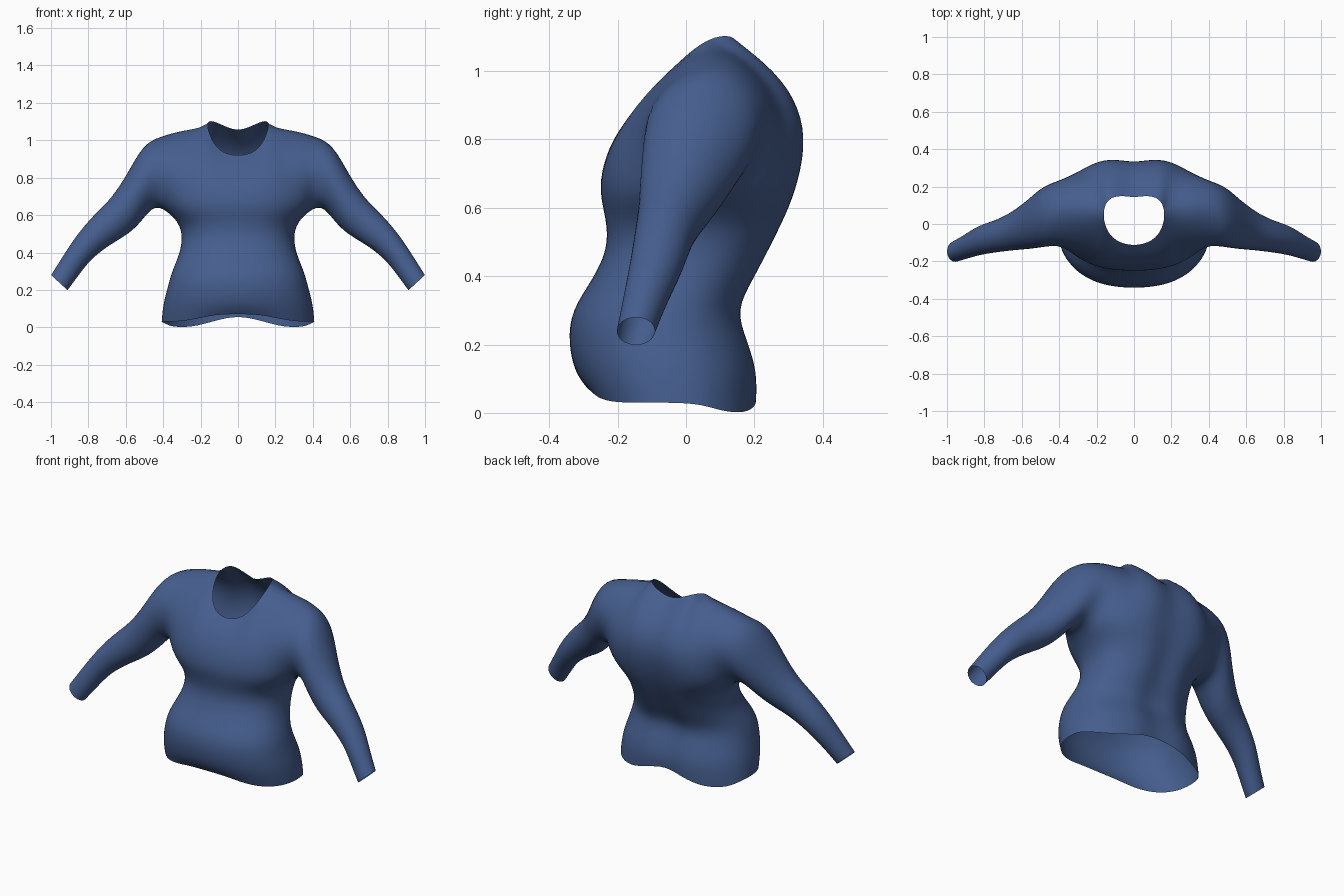
import bpy, bmesh
from math import sin, cos, radians, copysign
from mathutils import Vector

cube = bpy.data.objects.get("Cube")
if cube:
    bpy.data.objects.remove(cube)

# Cloth colour
cloth = bpy.data.materials.new("blue cloth")
cloth.use_nodes = True
BLUE = (0.06, 0.112, 0.272, 1)
cloth.diffuse_color = BLUE
bsdf = next(n for n in cloth.node_tree.nodes if n.type == "BSDF_PRINCIPLED")
bsdf.inputs["Base Color"].default_value = BLUE
bsdf.inputs["Roughness"].default_value = 0.8

# Torso rings: height, half width, front y, back y, roundness
RINGS = [
    (0.03, 0.412, -0.29, 0.22, 0.88), (0.12, 0.405, -0.33, 0.224, 0.88),
    (0.21, 0.38, -0.347, 0.195, 0.88), (0.30, 0.357, -0.338, 0.16, 0.88),
    (0.39, 0.315, -0.275, 0.21, 0.88), (0.48, 0.298, -0.23, 0.257, 0.87),
    (0.565, 0.318, -0.235, 0.3, 0.85), (0.645, 0.41, -0.257, 0.335, 0.82),
]
# Wavy hem heights from front centre round to back centre
HEM = [0.072, 0.068, 0.045, 0.033, 0.03, 0.03, 0.03, 0.026, 0.006, 0, 0.006, 0.035, 0.065]
# Neckline and shoulder seam, front then back
NECK_FRONT = [(0, -0.122, 0.912), (0.105, -0.092, 0.937), (0.155, -0.02, 1.032)]
SHOULDER = [(0.168, 0.068, 1.1), (0.29, 0.083, 1.083), (0.42, 0.088, 1.042)]
NECK_BACK = [(0.14, 0.138, 1.107), (0.07, 0.154, 1.075), (0, 0.14, 1.048)]
# Sleeve sections: bottom x, z, top x, z, front y, back y
SLEEVE = [
    (0.462, 0.637, 0.508, 0.98, -0.125, 0.205),
    (0.517, 0.563, 0.59, 0.825, -0.135, 0.14),
    (0.58, 0.50, 0.68, 0.685, -0.14, 0.075),
    (0.67, 0.45, 0.77, 0.605, -0.15, 0.025),
    (0.783, 0.37, 0.867, 0.49, -0.165, -0.005),
    (0.85, 0.28, 0.937, 0.38, -0.185, -0.055),
    (0.911, 0.198, 1.0, 0.28, -0.203, -0.09),
]
SIDE, LAST = 6, 12
PANEL_STEPS = 4

bm = bmesh.new()


def power(v, p):
    return copysign(abs(v) ** p, v)


def ring_point(j, z, w, front, back, p):
    a = radians(-90 + 15 * j)
    x = 0 if j in (0, LAST) else w * power(cos(a), p)
    y = (front + back) / 2 + (back - front) / 2 * power(sin(a), p)
    if j == LAST:
        y -= 0.03                      # spine groove
    return Vector((x, y, z))


def panel_control(j, low, high):
    # Bulge of chest (front) and shoulder blades (back)
    if j < SIDE:
        t = j / 5
        y, z = -0.25 + 0.01 * t, 0.80 + 0.13 * t
    else:
        t = (LAST - j) / 5
        y, z = 0.46 - 0.095 * t - (0.05 if j == LAST else 0), 0.925
    return Vector(((low.x + high.x) / 2, y, z))


# Lower torso up to the armpit
grid = []
for r, ring in enumerate(RINGS):
    pts = [ring_point(j, *ring) for j in range(LAST + 1)]
    if r == 0:
        for p, z in zip(pts, HEM):
            p.z = z
    grid.append([bm.verts.new(p) for p in pts])

# Chest and back panels, meeting along the shoulder seam
armpit_row = len(grid) - 1
front_top = [bm.verts.new(p) for p in NECK_FRONT + SHOULDER]
back_top = front_top[:2:-1] + [bm.verts.new(p) for p in NECK_BACK]
top = front_top + [None] + back_top
for k in range(1, PANEL_STEPS):
    t = k / PANEL_STEPS
    row = []
    for j in range(LAST + 1):
        if j == SIDE:
            row.append(None)
            continue
        a, c = grid[armpit_row][j].co, top[j].co
        b = panel_control(j, a, c)
        row.append(bm.verts.new(a * (1 - t) ** 2 + b * 2 * t * (1 - t) + c * t * t))
    grid.append(row)
grid.append(top)
for lo, hi in zip(grid, grid[1:]):
    for j in range(LAST):
        quad = (lo[j], lo[j + 1], hi[j + 1], hi[j])
        if None not in quad:
            bm.faces.new(quad)

# Sleeve, continued from the armhole loop
rows = range(armpit_row, armpit_row + PANEL_STEPS)
loop = [grid[armpit_row][SIDE]] + [grid[r][SIDE - 1] for r in rows]
loop += [top[SIDE - 1]] + [grid[r][SIDE + 1] for r in reversed(rows)]
n = len(loop)
for bx, bz, tx, tz, front, back in SLEEVE:
    mid = Vector(((bx + tx) / 2, (front + back) / 2, (bz + tz) / 2))
    up = Vector((tx - bx, 0, tz - bz)) * 0.525
    fwd = Vector((0, front - back, 0)) * 0.525
    new = []
    for i in range(n):
        a = radians(360 * i / n)
        new.append(bm.verts.new(mid - up * cos(a) + fwd * sin(a)))
    for i in range(n):
        k = (i + 1) % n
        bm.faces.new((loop[i], new[i], new[k], loop[k]))
    loop = new

for f in bm.faces:
    f.smooth = True
mesh = bpy.data.meshes.new("long_sleeved_shirt")
bm.to_mesh(mesh)
bm.free()
mesh.materials.append(cloth)
shirt = bpy.data.objects.new("long_sleeved_shirt", mesh)
bpy.context.collection.objects.link(shirt)

# Mirror to the other half and smooth
mirror = shirt.modifiers.new("mirror", "MIRROR")
mirror.use_clip = True
mirror.merge_threshold = 0.001
smooth = shirt.modifiers.new("smooth", "SUBSURF")
smooth.levels = smooth.render_levels = 2
